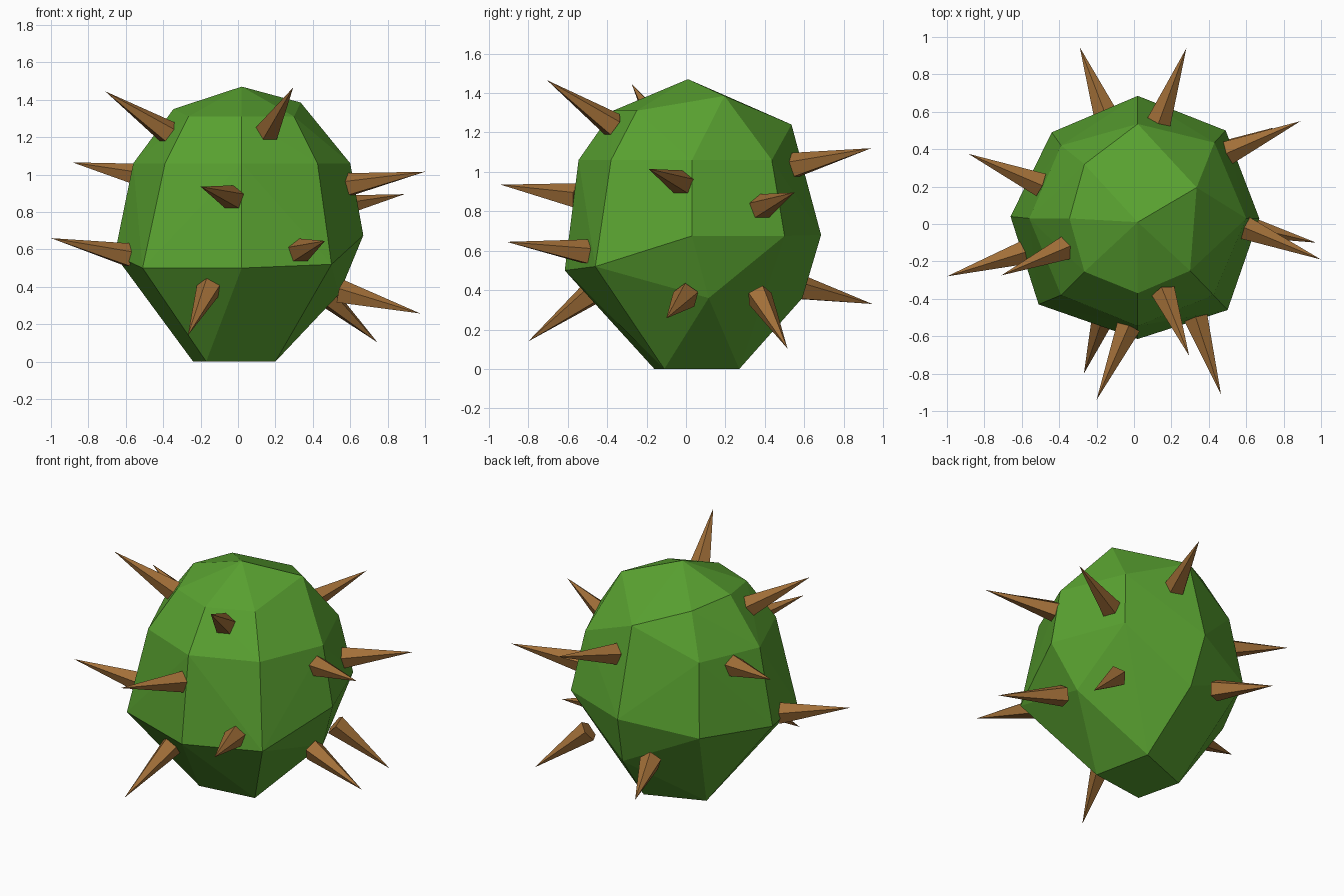
import bpy, bmesh, math
from mathutils import Vector

if "Cube" in bpy.data.objects:
    bpy.data.objects.remove(bpy.data.objects["Cube"])


def material(name, rgb):
    m = bpy.data.materials.new(name)
    m.diffuse_color = (*rgb, 1)
    m.use_nodes = True
    m.node_tree.nodes["Principled BSDF"].inputs["Base Color"].default_value = m.diffuse_color
    return m


GREEN = material("cactus green", (0.10, 0.36, 0.03))
BROWN = material("thorn brown", (0.36, 0.16, 0.04))


def add_object(name, bm, mat):
    bmesh.ops.recalc_face_normals(bm, faces=bm.faces)
    mesh = bpy.data.meshes.new(name)
    bm.to_mesh(mesh)
    bm.free()
    mesh.materials.append(mat)
    ob = bpy.data.objects.new(name, mesh)
    bpy.context.collection.objects.link(ob)
    return ob


# Faceted body: rough rings of points, wrapped in a convex hull
rings = [
    # flat foot
    [(.2, -.11, 0), (.12, .27, 0), (-.24, .13, 0), (-.17, -.16, 0)],
    # low back corners
    [(.54, .115, .36), (.05, .59, .36)],
    # widest ring
    [(-.51, -.43, .5), (.02, -.615, .5), (.5, -.46, .52), (.67, .03, .675),
     (.49, .5, .675), (.02, .685, .68), (-.44, .49, .6), (-.66, .04, .57)],
    # shoulder ring
    [(-.39, -.38, 1.06), (.02, -.545, 1.06), (.425, -.38, 1.06), (.6, .03, 1.06),
     (.43, .435, 1.06), (-.39, .42, 1.06), (-.56, .03, 1.06)],
    # crown and tip
    [(-.265, -.255, 1.31), (.02, -.37, 1.31), (.3, -.25, 1.31), (.335, .195, 1.385),
     (.02, .535, 1.24), (-.265, .32, 1.33), (-.345, .03, 1.35), (.02, .01, 1.47)],
]
bm = bmesh.new()
for ring in rings:
    for co in ring:
        bm.verts.new(co)
hull = bmesh.ops.convex_hull(bm, input=bm.verts)
bmesh.ops.delete(bm, geom=list({v for v in hull["geom_interior"]
                                if isinstance(v, bmesh.types.BMVert)}), context='VERTS')
add_object("cactus_body", bm, GREEN)

# Thorns: five-sided cones from base centre to tip
thorns = [
    ((-.37, -.13, 1.22), (-.71, -.275, 1.445)),
    ((.16, -.37, 1.235), (.295, -.705, 1.465)),
    ((-.5, .21, .99), (-.885, .375, 1.065)),
    ((.58, -.015, .94), (1, -.19, 1.015)),
    ((.5, .38, .82), (.89, .55, .895)),
    ((-.03, -.55, .875), (-.2, -.94, .935)),
    ((-.58, -.15, .565), (-1, -.28, .66)),
    ((.33, -.5, .59), (.465, -.91, .645)),
    ((-.155, -.47, .39), (-.268, -.8, .14)),
    ((.55, 0, .37), (.975, -.1, .257)),
    ((.45, .37, .37), (.745, .515, .103)),
    ((.135, .55, 1.03), (.28, .94, 1.12)),
    ((-.15, .58, .41), (-.29, .945, .33)),
]
for i, (base, tip) in enumerate(thorns):
    base, tip = Vector(base), Vector(tip)
    axis = tip - base
    bm = bmesh.new()
    bmesh.ops.create_cone(bm, cap_ends=True, segments=5, radius1=.068, radius2=0,
                          depth=axis.length)
    bmesh.ops.remove_doubles(bm, verts=bm.verts, dist=1e-5)
    ob = add_object(f"thorn_{i + 1}", bm, BROWN)
    ob.location = (base + tip) / 2
    ob.rotation_euler = axis.to_track_quat('Z', 'Y').to_euler()
